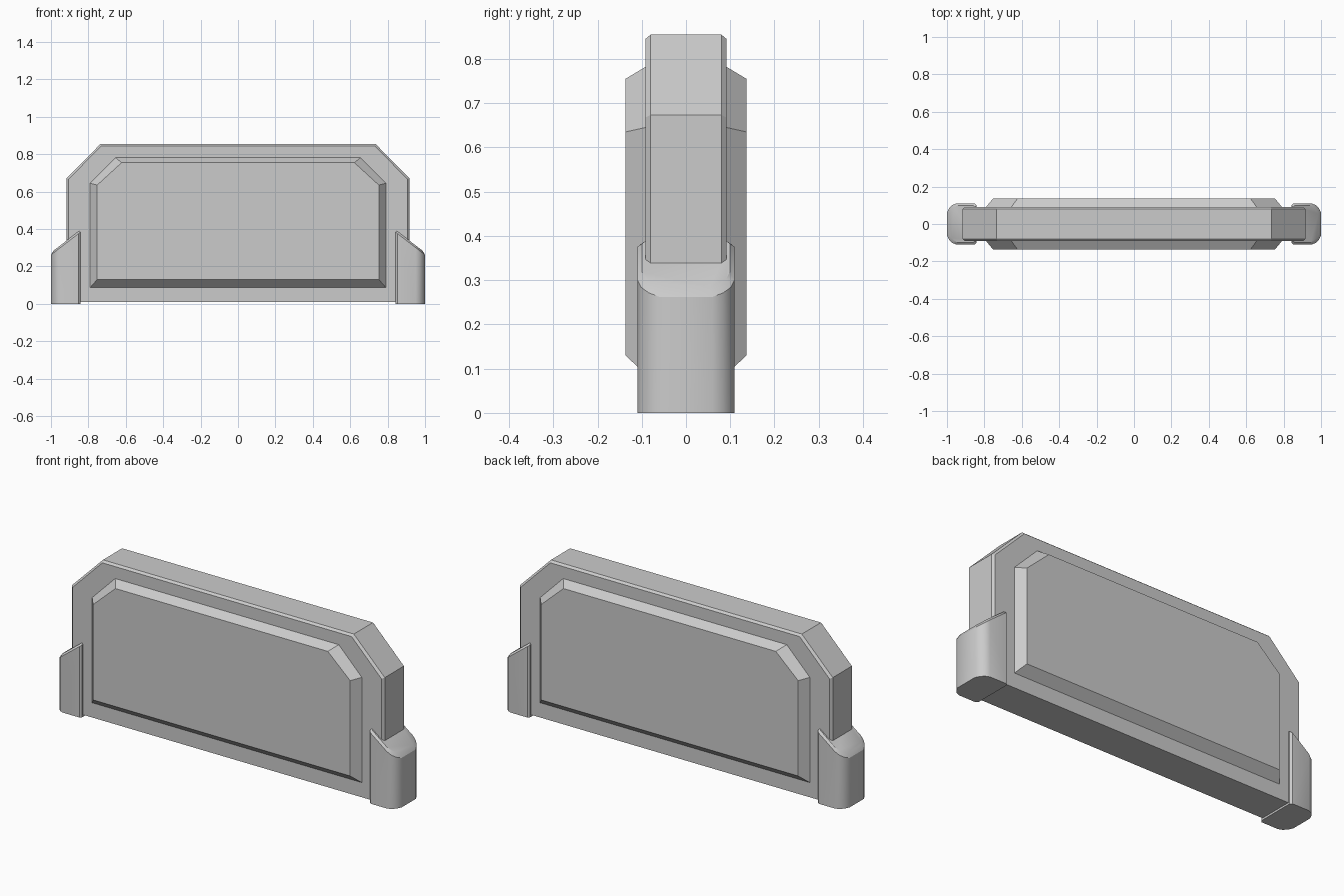
import bpy
import bmesh

cube = bpy.data.objects.get("Cube")
if cube:
    bpy.data.objects.remove(cube, do_unlink=True)

grey = bpy.data.materials.new("concrete grey")
grey.use_nodes = True
grey.diffuse_color = (0.6, 0.6, 0.6, 1)
grey.node_tree.nodes["Principled BSDF"].inputs["Base Color"].default_value = grey.diffuse_color


def loft(name, rings):
    """Closed solid through rings of equal point count."""
    bm = bmesh.new()
    loops = [[bm.verts.new(p) for p in ring] for ring in rings]
    n = len(loops[0])
    for a, b in zip(loops, loops[1:]):
        for i in range(n):
            j = (i + 1) % n
            bm.faces.new((a[i], a[j], b[j], b[i]))
    bm.faces.new(loops[0])
    bm.faces.new(loops[-1])
    bmesh.ops.recalc_face_normals(bm, faces=bm.faces)
    mesh = bpy.data.meshes.new(name)
    bm.to_mesh(mesh)
    bm.free()
    mesh.materials.append(grey)
    obj = bpy.data.objects.new(name, mesh)
    bpy.context.collection.objects.link(obj)
    return obj


def outline(y, x, x_top, low, shoulder, top):
    """Upright slab outline with chamfered top corners."""
    half = [(x, low), (x, shoulder), (x_top, top)]
    return [(px, y, z) for px, z in half] + [(-px, y, z) for px, z in reversed(half)]


# Main slab, with a thin chamfer around the top and ends
face = (0.905, 0.73, 0.01, 0.668, 0.845)
rim = (0.916, 0.735, 0.01, 0.673, 0.855)
loft("barrier_slab", [outline(y, *shape) for y, shape in
                      ((-0.092, face), (-0.08, rim), (0.08, rim), (0.092, face))])

# Raised panels on both broad sides
for name, side in (("front_panel", -1), ("back_panel", 1)):
    base = (0.79, 0.655, 0.088, 0.645, 0.782)
    raised = (0.753, 0.622, 0.13, 0.635, 0.755)
    loft(name, [outline(side * 0.085, *base), outline(side * 0.092, *base),
                outline(side * 0.137, *raised)])

# End caps: rounded plan, sloping top with a softened edge
half_plan = [(0.843, 0.1), (0.853, 0.11), (0.95, 0.11), (0.972, 0.101),
             (0.988, 0.084), (1.0, 0.06)]
plan = half_plan + [(x, -y) for x, y in reversed(half_plan)]


def top_height(x):
    return 0.395 - 0.77 * (x - 0.843)


for name, side in (("left_end_cap", 1), ("right_end_cap", -1)):
    bottom = [(side * x, y, 0) for x, y in plan]
    edge = [(side * x, y, top_height(x) - 0.012) for x, y in plan]
    inner = []
    for x, y in plan:
        ix = 0.85 + (x - 0.843) * 0.87
        inner.append((side * ix, y * 0.9, top_height(ix)))
    cap = loft(name, [bottom, edge, inner])
    bpy.ops.object.select_all(action="DESELECT")
    cap.select_set(True)
    bpy.context.view_layer.objects.active = cap
    bpy.ops.object.shade_smooth_by_angle(angle=0.5)
